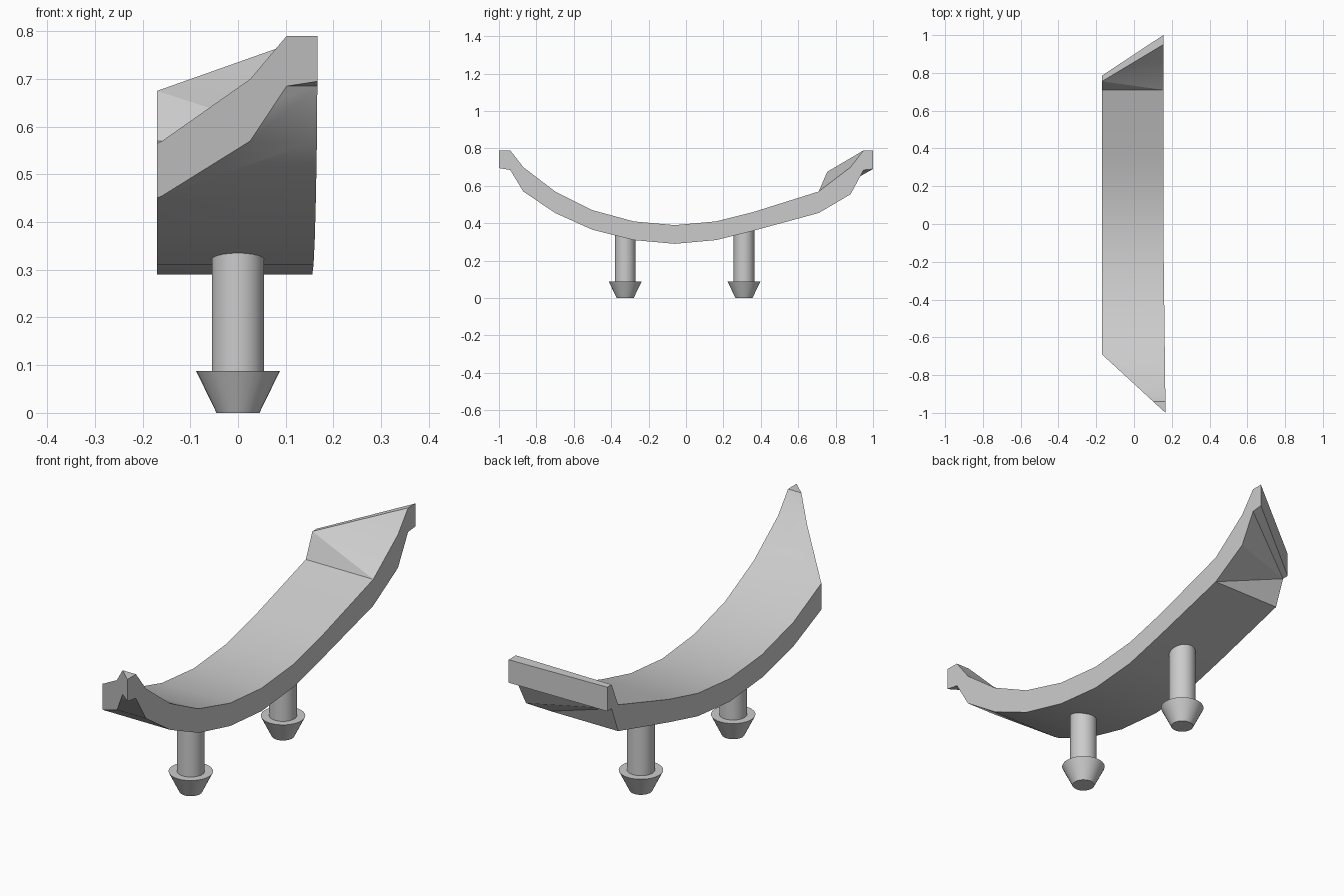
import bpy, bmesh, math
from mathutils import Vector

cube = bpy.data.objects.get("Cube")
if cube:
    bpy.data.objects.remove(cube, do_unlink=True)

grey = bpy.data.materials.new("plain grey")
grey.use_nodes = True
colour = (0.6, 0.6, 0.6, 1)
grey.diffuse_color = colour
grey.node_tree.nodes["Principled BSDF"].inputs["Base Color"].default_value = colour


def finish(bm, name):
    bmesh.ops.recalc_face_normals(bm, faces=bm.faces)
    mesh = bpy.data.meshes.new(name)
    bm.to_mesh(mesh)
    bm.free()
    mesh.materials.append(grey)
    obj = bpy.data.objects.new(name, mesh)
    bpy.context.collection.objects.link(obj)
    bpy.ops.object.select_all(action='DESELECT')
    obj.select_set(True)
    bpy.context.view_layer.objects.active = obj
    bpy.ops.object.shade_smooth_by_angle(angle=math.radians(30))
    return obj


# Curved band: stations of (y, top z, bottom z) from front to back
stations = [(-1.0, .79, .695), (-.94, .79, .685), (-.87, .70, .57),
            (-.70, .57, .455), (-.50, .47, .365), (-.28, .41, .31),
            (-.06, .39, .29), (.16, .41, .31), (.36, .46, .36),
            (.71, .57, .455)]
# The back end is skewed, so its two sides differ
left_end = [(.88, .70, .555), (.95, .79, .685), (1.0, .79, .69)]
right_end = [(.755, .675, .57), (.755, .675, .57), (.785, .675, .57)]


def band():
    bm = bmesh.new()
    rows = []
    for r, l in zip(stations + right_end, stations + left_end):
        x_left = .155 + .012 * max(0, -l[0])
        rows.append([bm.verts.new(p) for p in (
            (-.17, r[0], r[1]), (x_left, l[0], l[1]),
            (x_left, l[0], l[2]), (-.17, r[0], r[2]))])
    for a, b in zip(rows, rows[1:]):
        # top and bottom are split along the same diagonal
        for i, j in ((0, 1), (3, 2)):
            bm.faces.new((a[i], a[j], b[i]))
            bm.faces.new((a[j], b[j], b[i]))
        bm.faces.new((a[0], b[0], b[3], a[3]))
        bm.faces.new((a[1], a[2], b[2], b[1]))
    bm.faces.new(rows[0])
    bm.faces.new(rows[-1])
    bmesh.ops.remove_doubles(bm, verts=bm.verts, dist=.0005)
    bmesh.ops.recalc_face_normals(bm, faces=bm.faces)
    # slanted cut across the front end
    start, end = Vector((-.17, -.69, 0)), Vector((.167, -1, 0))
    normal = (end - start).cross(Vector((0, 0, 1)))
    bmesh.ops.bisect_plane(bm, geom=bm.verts[:] + bm.edges[:] + bm.faces[:],
                           plane_co=start, plane_no=normal, clear_outer=True)
    bmesh.ops.holes_fill(bm, edges=[e for e in bm.edges if e.is_boundary])
    return finish(bm, "curved_band")


# Snap pin: tapered head with a straight shaft
def pin(name, y, top):
    bm = bmesh.new()
    profile = [(0, 0), (.045, 0), (.088, .088), (.055, .088), (.055, top), (0, top)]
    verts = [bm.verts.new((r, 0, z)) for r, z in profile]
    edges = [bm.edges.new(pair) for pair in zip(verts, verts[1:])]
    bmesh.ops.spin(bm, geom=verts + edges, cent=(0, 0, 0), axis=(0, 0, 1),
                   angle=math.tau, steps=32)
    bmesh.ops.remove_doubles(bm, verts=bm.verts, dist=.0005)
    obj = finish(bm, name)
    obj.location.y = y


band()
pin("front_pin", -.325, .34)
pin("back_pin", .31, .37)
